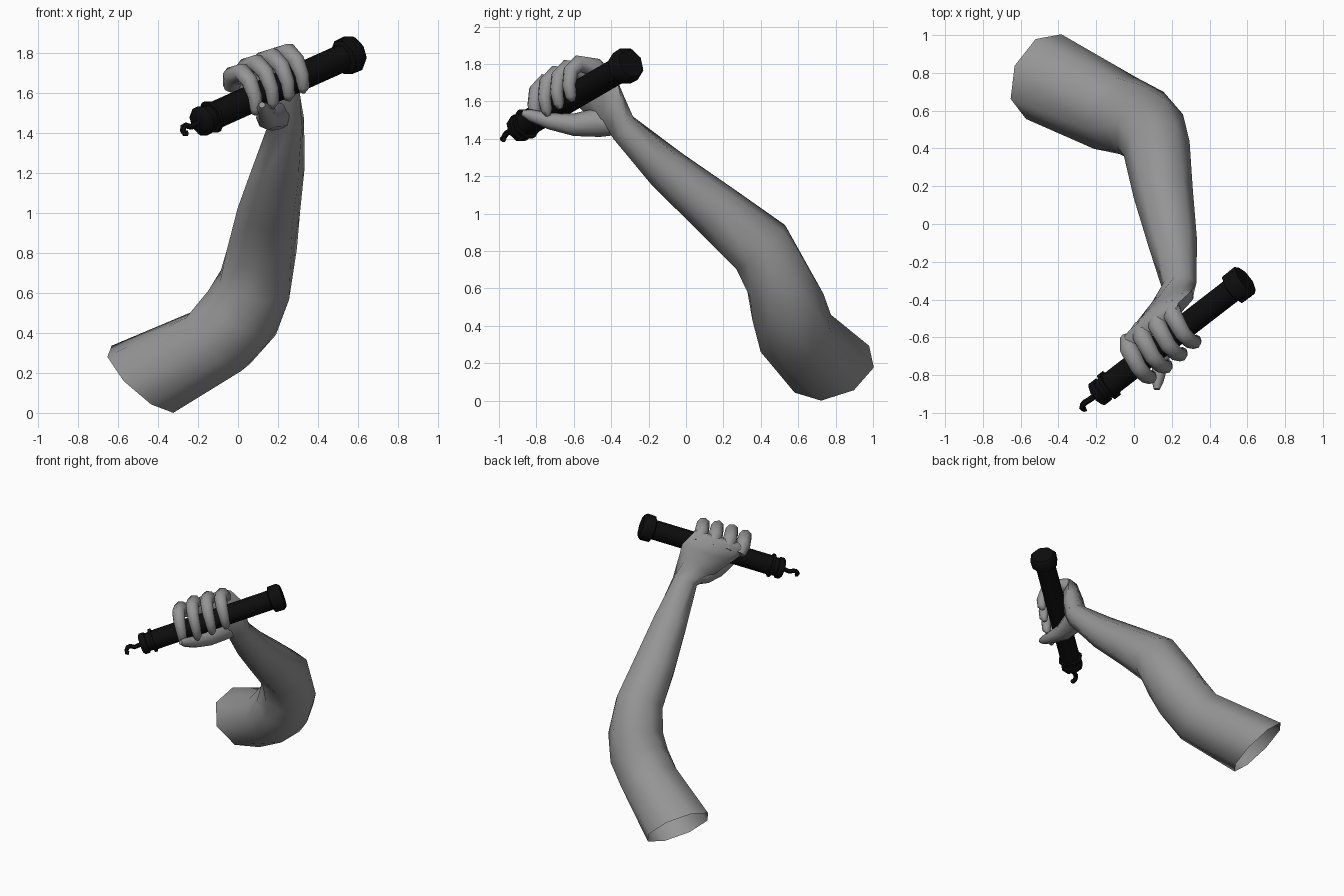
import bpy, bmesh
from math import sin, cos, pi
from mathutils import Vector as V

if "Cube" in bpy.data.objects:
    bpy.data.objects.remove(bpy.data.objects["Cube"])


def loft(name, rings, n=8, cap_start=True, phase=0.0, mat=None, angle=0.9):
    """Skin rings of (centre, side vector, side radius, other radius[, axis])."""
    bm = bmesh.new()
    loops = []
    for i, ring in enumerate(rings):
        c = V(ring[0])
        if len(ring) > 4:
            axis = V(ring[4]).normalized()
        else:
            axis = (V(rings[min(i + 1, len(rings) - 1)][0]) - V(rings[max(i - 1, 0)][0])).normalized()
        side = V(ring[1])
        side = (side - axis * side.dot(axis)).normalized()
        other = axis.cross(side)
        loops.append([bm.verts.new(c + side * ring[2] * cos(2 * pi * k / n + phase)
                                   + other * ring[3] * sin(2 * pi * k / n + phase)) for k in range(n)])
    for a, b in zip(loops, loops[1:]):
        for k in range(n):
            bm.faces.new((a[k], a[(k + 1) % n], b[(k + 1) % n], b[k]))
    bm.faces.new(loops[-1])
    if cap_start:
        bm.faces.new(loops[0][::-1])
    me = bpy.data.meshes.new(name)
    bm.to_mesh(me)
    bm.free()
    ob = bpy.data.objects.new(name, me)
    bpy.context.collection.objects.link(ob)
    if mat:
        me.materials.append(mat)
    bpy.ops.object.select_all(action='DESELECT')
    ob.select_set(True)
    bpy.context.view_layer.objects.active = ob
    bpy.ops.object.shade_smooth_by_angle(angle=angle)
    return ob


def material(name, value):
    m = bpy.data.materials.new(name)
    m.diffuse_color = (value, value, value, 1)
    m.use_nodes = True
    m.node_tree.nodes["Principled BSDF"].inputs["Base Color"].default_value = m.diffuse_color
    return m


# Baton frame: start point, direction, outward and upward normals
P0 = V((-0.20, -0.905, 1.45))
D = (V((0.59, -0.295, 1.805)) - P0).normalized()
U = D.cross(V((0, 0, 1))).normalized()
W = U.cross(D).normalized()
LENGTH = 1.06


def at(s, u, w):
    return P0 + D * s + U * u + W * w


black = material("black", 0.004)
grey = material("dark_grey", 0.3)

# Arm and palm: open at the upper arm, bent at the elbow
palm_axis = W + U * 0.25
loft("arm_and_palm", [
    ((-0.478, 0.78, 0.168), (0.38, 0.9, 0.04), 0.243, 0.235, (0.65, -0.3, 0.7)),
    ((-0.10, 0.587, 0.36), (0.55, 0.82, 0), 0.22, 0.205, (0.65, -0.35, 0.67)),
    ((0.02, 0.545, 0.50), (0.72, 0.65, 0), 0.208, 0.20, (0.55, -0.35, 0.75)),
    ((0.085, 0.495, 0.64), (0.92, 0.4, 0), 0.195, 0.188),
    ((0.12, 0.40, 0.82), (0.98, 0.2, 0), 0.178, 0.178),
    ((0.155, 0.16, 1.02), (1, 0.1, 0), 0.158, 0.147),
    ((0.205, -0.10, 1.235), (1, 0.1, 0), 0.13, 0.118),
    ((0.24, -0.33, 1.455), (0.97, 0.25, 0.1), 0.093, 0.083),
    ((0.205, -0.405, 1.55), D, 0.135, 0.08, W * 0.9 + U * 0.5 - D * 0.25),
    ((0.145, -0.48, 1.65), D, 0.195, 0.07, palm_axis),
    (at(0.515, -0.12, 0.11), D, 0.205, 0.052, palm_axis),
    (at(0.515, -0.10, 0.135), D, 0.185, 0.025, palm_axis),
], cap_start=False, mat=grey, angle=1.2)

# Four fingers curled over the baton
for name, k, t, big in (("index_finger", 0.36, 0.285, 0.96), ("middle_finger", 0.46, 0.395, 1.03),
                        ("ring_finger", 0.565, 0.505, 1.0), ("little_finger", 0.665, 0.61, 0.93)):
    path = [(-0.14, 0.07, 0.044), (-0.09, 0.128, 0.052), (0.02, 0.155, 0.046), (0.078, 0.11, 0.042),
            (0.105, 0.03, 0.036), (0.10, -0.035, 0.030), (0.09, -0.06, 0.015)]
    rings = []
    for i, (u, w, r) in enumerate(path):
        s = k + (t - k) * i / (len(path) - 1)
        rings.append((at(s, u * big, w * big), D, r, r))
    loft(name, rings, mat=grey, angle=1.2)

# Thumb under the baton
loft("thumb", [(c, (1, 0, 0), r, r) for c, r in (
    ((0.22, -0.36, 1.475), 0.055), ((0.17, -0.46, 1.49), 0.08), ((0.15, -0.60, 1.475), 0.06),
    ((0.14, -0.73, 1.495), 0.044), ((0.125, -0.83, 1.525), 0.032), ((0.12, -0.875, 1.54), 0.016))],
    mat=grey, angle=1.2)

# Baton: end cap, flange, tube and large head
profile = [(0, 0.062), (0.012, 0.076), (0.045, 0.076), (0.05, 0.066), (0.08, 0.066), (0.08, 0.085),
           (0.10, 0.085), (0.10, 0.07), (0.965, 0.07), (0.975, 0.094), (1.04, 0.096), (LENGTH, 0.08)]
loft("baton", [(at(s, 0, 0), U, r, r, D) for s, r in profile], n=8, phase=pi / 8, mat=black, angle=0.9)

# Small hook at the end of the baton
hook = [(-0.20, -0.905, 1.45), (-0.235, -0.93, 1.43), (-0.26, -0.945, 1.437), (-0.273, -0.96, 1.43),
        (-0.275, -0.973, 1.41), (-0.266, -0.98, 1.398), (-0.253, -0.975, 1.398)]
loft("hook", [(c, U, 0.016, 0.016) for c in hook], n=6, mat=black)
